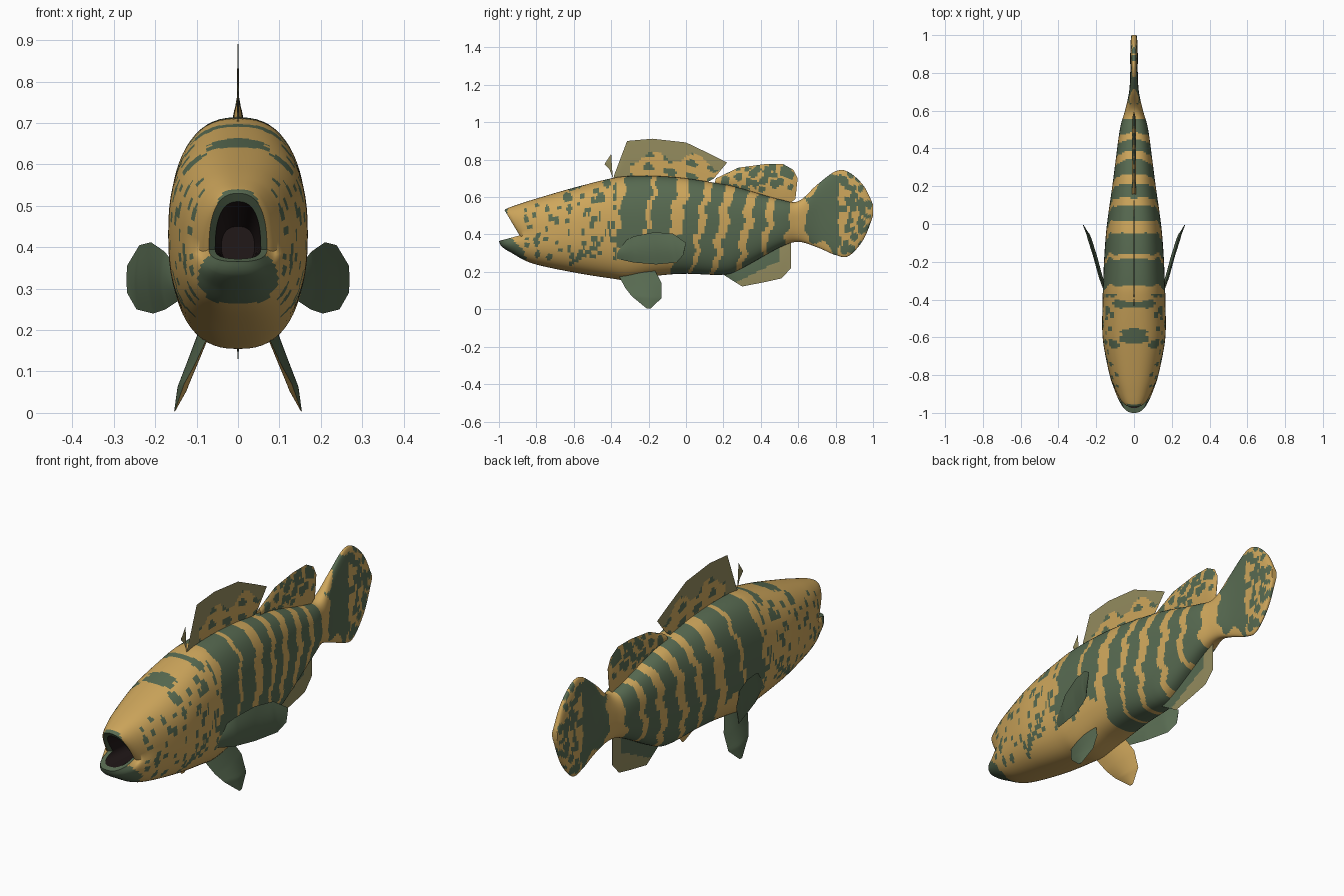
import bpy, math, random
from mathutils import Vector

cube = bpy.data.objects.get("Cube")
if cube:
    bpy.data.objects.remove(cube)
random.seed(4)


# Flat colours, given as sRGB and stored linear
def material(name, *rgb):
    m = bpy.data.materials.new(name)
    m.use_nodes = True
    col = [(c / 255) ** 2.2 for c in rgb] + [1]
    m.diffuse_color = col
    m.node_tree.nodes["Principled BSDF"].inputs["Base Color"].default_value = col
    return m


MATS = [material("tan skin", 205, 165, 92), material("green marking", 88, 106, 82),
        material("olive fin membrane", 146, 138, 94), material("dark mouth", 38, 30, 30)]
TAN, GREEN, OLIVE, DARK = range(4)


def build(name, rings, rule, caps=True):
    """Skin closed rings of points and colour each face by rule(centre, normal)."""
    n = len(rings[0])
    faces = [(i * n + j, i * n + (j + 1) % n, (i + 1) * n + (j + 1) % n, (i + 1) * n + j)
             for i in range(len(rings) - 1) for j in range(n)]
    if caps:
        faces.append(tuple(range((len(rings) - 1) * n, len(rings) * n)))
    me = bpy.data.meshes.new(name)
    me.from_pydata([p for r in rings for p in r], [], faces)
    for m in MATS:
        me.materials.append(m)
    for f in me.polygons:
        f.material_index = rule(f.center, f.normal)
    ob = bpy.data.objects.new(name, me)
    bpy.context.collection.objects.link(ob)
    bpy.ops.object.select_all(action="DESELECT")
    ob.select_set(True)
    bpy.context.view_layer.objects.active = ob
    bpy.ops.object.shade_smooth_by_angle(angle=math.radians(50))
    return ob


# Scattered spots: jittered grid in the side plane
def spots(y0, y1, z0, z1, cols, rows, rmin, rmax, skip=0.15):
    out = []
    for i in range(cols):
        for j in range(rows):
            u = (i + 0.5 + random.uniform(-0.32, 0.32)) / cols
            v = (j + 0.5 + 0.4 * (i % 2 - 0.5) + random.uniform(-0.25, 0.25)) / rows
            if random.random() > skip:
                out.append((y0 + u * (y1 - y0), z0 + v * (z1 - z0),
                            random.uniform(rmin, rmax), random.uniform(0.8, 1.4)))
    return out


def in_spot(group, c):
    return any(((c.y - y) / r) ** 2 + ((c.z - z) / (r * k)) ** 2 < 1 for y, z, r, k in group)


HEAD = spots(-0.88, -0.36, 0.27, 0.56, 9, 6, 0.009, 0.019) + spots(-0.66, -0.34, 0.57, 0.68, 5, 2, 0.014, 0.028)
TAIL = spots(0.83, 0.99, 0.29, 0.73, 4, 8, 0.016, 0.024, 0.05)
DORSAL = spots(0.2, 0.59, 0.62, 0.78, 8, 3, 0.017, 0.024, 0.05)
BANDS = [(-0.36, -0.22), (-0.195, -0.085), (-0.02, 0.06), (0.1, 0.17),
         (0.22, 0.3), (0.35, 0.42), (0.46, 0.545)]


def body_rule(c, n):
    y, z = c.y, c.z
    wave = 0.010 * math.sin(z * 38) + 0.006 * math.sin(z * 71 + y * 9)
    if y < -0.865:                                       # lips and chin
        lip = z < 0.41 - 0.9 * (y + 0.97) or y < -0.955
        return GREEN if lip else TAN
    if y < -0.37:                                        # spotted head and gill smear
        gill = abs(z - 0.27 - 0.65 * (y + 0.58) ** 1 - 1.5 * max(0, y + 0.46) ** 1) < 0.013 and -0.63 < y < -0.4
        return GREEN if gill or in_spot(HEAD, c) else TAN
    if y > 0.6:                                          # tail fan
        edge = abs(z - 0.51 + 0.03 * math.sin(y * 40))
        if y < 0.82 + wave:
            return GREEN if y > 0.645 + wave and edge < 0.05 + 0.75 * (y - 0.57) else TAN
        return GREEN if in_spot(TAIL, c) else TAN
    s = y - 0.17 * (z - 0.45) + wave                     # slanted wavy bands
    if y < -0.08 and z < 0.3 + 0.03 * math.sin(y * 30):
        return TAN
    grow = 0.012 * max(0, 0.45 - z) / 0.25
    return GREEN if any(a - grow < s < b + grow for a, b in BANDS) else TAN


# Body sections: y at top, y at bottom, corner setback, z bottom, z widest, z top, half width
SECTIONS = [
    (-0.97, -1.0, 0.095, 0.365, 0.395, 0.53, 0.07),
    (-0.955, -0.985, 0.09, 0.335, 0.39, 0.54, 0.085),
    (-0.90, -0.93, 0.06, 0.30, 0.40, 0.56, 0.105),
    (-0.80, -0.82, 0.03, 0.245, 0.41, 0.592, 0.133),
    (-0.60, -0.60, 0, 0.197, 0.43, 0.65, 0.166),
    (-0.40, -0.40, 0, 0.165, 0.43, 0.70, 0.166),
    (-0.30, -0.30, 0, 0.155, 0.43, 0.712, 0.163),
    (-0.15, -0.15, 0, 0.18, 0.43, 0.712, 0.156),
    (0.0, 0.0, 0, 0.19, 0.44, 0.70, 0.143),
    (0.2, 0.2, 0, 0.185, 0.45, 0.668, 0.115),
    (0.3, 0.3, 0, 0.22, 0.46, 0.645, 0.102),
    (0.5, 0.5, 0, 0.33, 0.47, 0.588, 0.075),
    (0.6, 0.6, 0, 0.36, 0.48, 0.578, 0.048),
    (0.7, 0.7, 0, 0.332, 0.51, 0.665, 0.026),
    (0.8, 0.8, 0, 0.29, 0.52, 0.738, 0.02),
    (0.87, 0.87, 0, 0.285, 0.52, 0.733, 0.02),
    (0.95, 0.95, 0, 0.375, 0.53, 0.66, 0.019),
    (1.0, 1.0, 0, 0.50, 0.535, 0.56, 0.014)]


def section_ring(s, n=64):
    yt, yb, back, zb, zm, zt, hw = s
    ring = []
    for j in range(n):
        a = math.tau * j / n
        cx, sz = (math.copysign(abs(v) ** 0.8, v) for v in (math.cos(a), math.sin(a)))
        z = zm + sz * ((zt - zm) if sz > 0 else (zm - zb))
        y = yb + (yt - yb) * (sz + 1) / 2 + back * (1 - abs(sz))
        ring.append((hw * cx, y, z))
    return ring


def spline(p0, p1, p2, p3, t):
    return [b + 0.5 * t * (c - a + t * (2 * a - 5 * b + 4 * c - d + t * (3 * (b - c) + d - a)))
            for a, b, c, d in zip(p0, p1, p2, p3)]


rings = []
padded = [SECTIONS[0]] + SECTIONS + [SECTIONS[-1]]
for k in range(len(SECTIONS) - 1):
    steps = max(3, round((SECTIONS[k + 1][0] - SECTIONS[k][0]) / 0.008))
    rings += [section_ring(spline(*padded[k:k + 4], i / steps)) for i in range(steps)]
rings.append(section_ring(SECTIONS[-1]))
build("fish_body", rings, body_rule)

# Mouth: lip rolled inward, then a dark cavity
inner = (-0.955, -0.975, 0.09, 0.372, 0.395, 0.51, 0.055)
throat = (-0.74, -0.74, 0, 0.36, 0.40, 0.45, 0.04)
build("inner_lip", [section_ring(inner), section_ring(SECTIONS[0])], lambda c, n: GREEN, caps=False)
build("mouth_cavity", [section_ring(throat), section_ring(inner)][::-1], lambda c, n: DARK)


# Fins: lens-thick blades spanned between a lower and an upper edge
def fin(name, columns, thick, rule, side=1, n=16, step=0.012):
    cols = [(Vector(a), Vector(b)) for a, b in columns]
    rings = []
    for k in range(len(cols) - 1):
        (a0, b0), (a1, b1) = cols[k], cols[k + 1]
        steps = max(1, round(max((a1 - a0).length, (b1 - b0).length) / step))
        nor = (b0 + b1 - a0 - a1).cross(a1 + b1 - a0 - b0).normalized()
        for i in range(steps + (k == len(cols) - 2)):
            a, b = a0.lerp(a1, i / steps), b0.lerp(b1, i / steps)
            end = min(1, 3 * (1 - (k + i / steps) / (len(cols) - 1)) + 0.1)
            ring = []
            for j in range(2 * n):
                t = j / n if j <= n else 2 - j / n
                w = thick * end * math.sin(math.pi * t) * (1 if j < n else -1)
                p = a.lerp(b, t) + nor * w
                ring.append((p.x * side, p.y, p.z))
            rings.append(ring if side > 0 else ring[::-1])
    build(name, rings, rule)


def flat(*cols):
    return [((0, y0, z0), (0, y1, z1)) for y0, z0, y1, z1 in cols]


def membrane_rule(c, n):
    line = 0.815 + 0.03 * math.sin(c.y * 28) - 0.25 * max(0, c.y)
    if c.z > line or c.y < -0.3:
        return OLIVE
    return GREEN if math.sin(c.y * 55) + math.sin(c.z * 90 + c.y * 20) > 0.7 else TAN


fin("first_dorsal_fin", flat((-0.39, 0.69, -0.385, 0.715), (-0.31, 0.69, -0.315, 0.9), (-0.18, 0.69, -0.18, 0.912),
                             (0, 0.68, 0, 0.892), (0.1, 0.67, 0.14, 0.825), (0.15, 0.7, 0.22, 0.785)),
    0.002, membrane_rule)
fin("dorsal_spine", flat((-0.435, 0.775, -0.43, 0.785), (-0.41, 0.75, -0.4, 0.83), (-0.39, 0.7, -0.395, 0.75)),
    0.002, lambda c, n: OLIVE)
fin("second_dorsal_fin", flat((0.15, 0.66, 0.16, 0.70), (0.27, 0.64, 0.28, 0.757), (0.41, 0.6, 0.42, 0.776),
                              (0.5, 0.575, 0.52, 0.776), (0.56, 0.57, 0.575, 0.745), (0.585, 0.59, 0.597, 0.70)),
    0.011, lambda c, n: GREEN if in_spot(DORSAL, c) else TAN)
fin("anal_fin", flat((0.2, 0.185, 0.2, 0.21), (0.3, 0.122, 0.3, 0.25), (0.42, 0.145, 0.42, 0.31),
                     (0.51, 0.165, 0.51, 0.35), (0.562, 0.22, 0.562, 0.355)),
    0.003, lambda c, n: OLIVE if c.z < 0.2 + 0.5 * (c.y - 0.38) or c.y > 0.5 else GREEN)

PECTORAL = [((0.145, -0.37, 0.27), (0.145, -0.36, 0.35)), ((0.175, -0.28, 0.25), (0.178, -0.28, 0.39)),
            ((0.205, -0.16, 0.24), (0.21, -0.17, 0.412)), ((0.245, -0.05, 0.25), (0.238, -0.07, 0.405)),
            ((0.268, -0.015, 0.29), (0.268, 0.0, 0.355))]
PELVIC = [((0.075, -0.36, 0.18), (0.085, -0.17, 0.215)), ((0.105, -0.325, 0.115), (0.11, -0.13, 0.14)),
          ((0.13, -0.29, 0.07), (0.135, -0.13, 0.06)), ((0.153, -0.21, 0.004), (0.153, -0.19, 0.004))]
for label, side in (("left", 1), ("right", -1)):
    fin(label + "_pectoral_fin", PECTORAL, 0.01, lambda c, n: GREEN, side)
    fin(label + "_pelvic_fin", PELVIC, 0.012,
        lambda c, n: GREEN if n.x * c.x > 0 else TAN, side)
